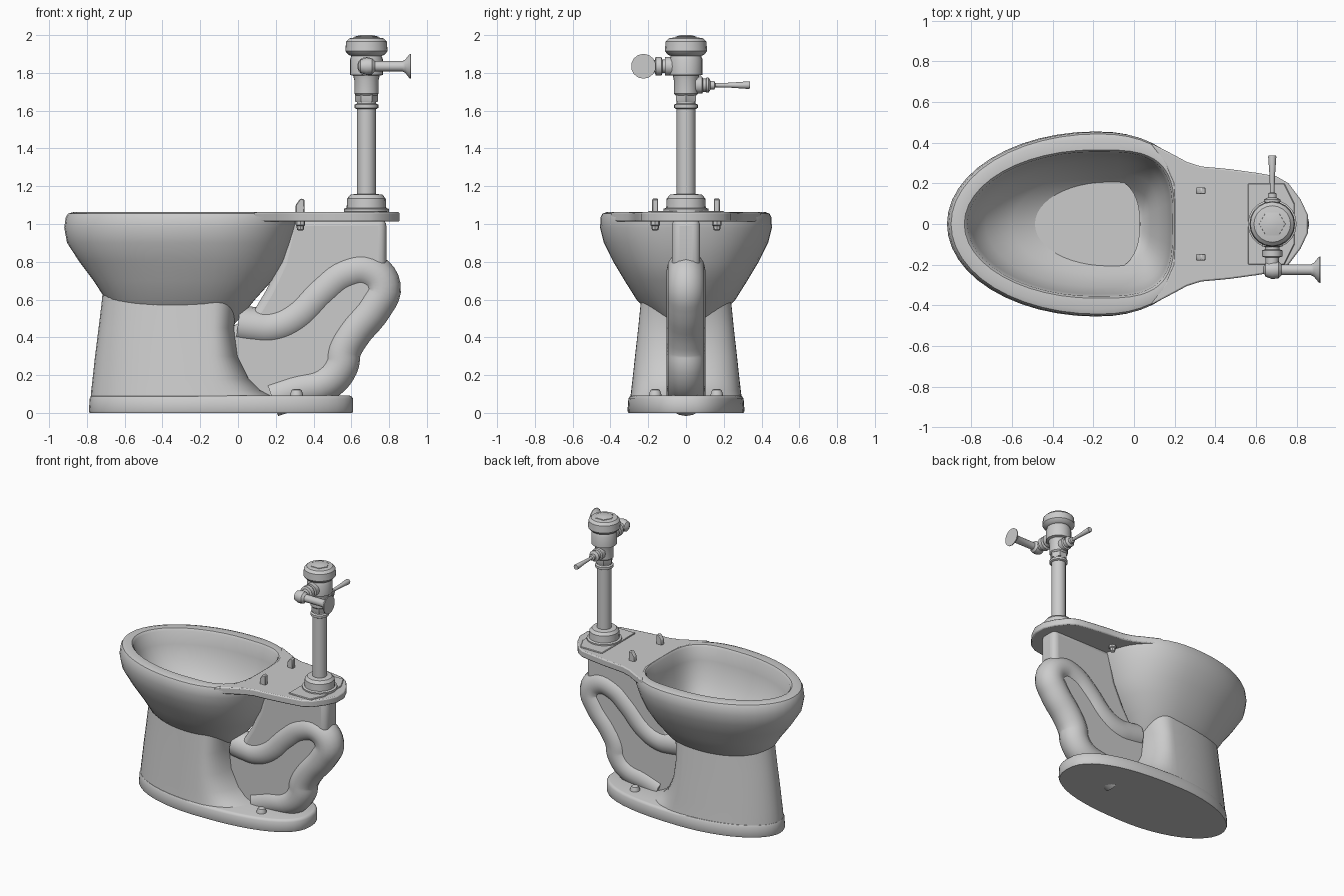
import bpy, bmesh
from math import sin, cos, pi, radians
from mathutils import Vector

if "Cube" in bpy.data.objects:
    bpy.data.objects.remove(bpy.data.objects["Cube"])


def finish(name, bm, angle=40, bevel=0, segments=3):
    bmesh.ops.recalc_face_normals(bm, faces=bm.faces[:])
    me = bpy.data.meshes.new(name)
    bm.to_mesh(me)
    bm.free()
    ob = bpy.data.objects.new(name, me)
    bpy.context.collection.objects.link(ob)
    if bevel:
        mod = ob.modifiers.new("Bevel", "BEVEL")
        mod.width, mod.segments = bevel, segments
        mod.limit_method, mod.angle_limit = "ANGLE", radians(35)
    smooth(ob, angle)
    return ob


def smooth(ob, angle):
    bpy.ops.object.select_all(action="DESELECT")
    ob.select_set(True)
    bpy.context.view_layer.objects.active = ob
    bpy.ops.object.shade_smooth_by_angle(angle=radians(angle))


def loft(name, rings, angle=40):
    """Skin a stack of equal-length point rings and cap both ends."""
    bm = bmesh.new()
    rows = [[bm.verts.new(p) for p in ring] for ring in rings]
    n = len(rows[0])
    for a, b in zip(rows, rows[1:]):
        for i in range(n):
            j = (i + 1) % n
            bm.faces.new((a[i], a[j], b[j], b[i]))
    bm.faces.new(rows[0])
    bm.faces.new(rows[-1])
    return finish(name, bm, angle)


def egg(z, x0, x1, w, split=0.6, rear=2.3, n=48):
    """Egg-shaped ring: elliptical front, squarer rear."""
    xc = x0 + split * (x1 - x0)
    pts = []
    for i in range(n):
        c, s = cos(2 * pi * i / n), sin(2 * pi * i / n)
        e, a = (2 / rear, x1 - xc) if c > 0 else (1, xc - x0)
        x = abs(c) ** e * a * (1 if c > 0 else -1)
        y = abs(s) ** e * w * (1 if s > 0 else -1)
        pts.append((xc + x, y, z))
    return pts


def lathe(name, profile, loc, axis="Z", sides=20, angle=35):
    """Turned part: (radius, distance along axis) pairs."""
    rot = Vector((0, 0, 1)).rotation_difference(
        {"X": Vector((1, 0, 0)), "Y": Vector((0, 1, 0)), "-Y": Vector((0, -1, 0)), "Z": Vector((0, 0, 1))}[axis])
    rings = []
    for r, h in profile:
        ring = [Vector((r * cos(2 * pi * i / sides), r * sin(2 * pi * i / sides), h)) for i in range(sides)]
        rings.append([rot @ p + Vector(loc) for p in ring])
    return loft(name, rings, angle)


def prism(name, pts, extrude, bevel, segments=3):
    bm = bmesh.new()
    face = bm.faces.new([bm.verts.new(p) for p in pts])
    res = bmesh.ops.extrude_face_region(bm, geom=[face])
    bmesh.ops.translate(bm, vec=extrude, verts=[v for v in res["geom"] if isinstance(v, bmesh.types.BMVert)])
    return finish(name, bm, 40, bevel, segments)


# bowl: basin floor up to the rim, then down the outside
inner = [(.56, -.1, .02, .06), (.58, -.22, .05, .12), (.64, -.42, .08, .18), (.72, -.6, .12, .25),
         (.82, -.73, .16, .31), (.95, -.8, .18, .345), (1.045, -.82, .19, .355), (1.06, -.835, .20, .365)]
outer = [(1.063, -.87, .28, .42), (1.055, -.9, .305, .443), (1.035, -.912, .31, .452), (.98, -.92, .30, .455),
         (.9, -.905, .275, .435), (.8, -.84, .24, .385), (.7, -.765, .18, .325), (.6, -.70, .09, .262),
         (.5, -.6, .01, .17), (.43, -.45, -.06, .08)]
loft("bowl", [egg(*r, split=.62, rear=3.4) for r in inner] + [egg(*r) for r in outer])

# pedestal, flaring backwards into the base
ped = [(.67, -.715, .03, .23), (.6, -.72, 0, .238), (.45, -.738, -.02, .253), (.3, -.757, 0, .27),
       (.18, -.77, .06, .283), (.12, -.777, .12, .29), (.08, -.78, .2, .295)]
loft("pedestal", [egg(z, x0, x1, w, split=(-.15 - x0) / (x1 - x0), rear=2.4) for z, x0, x1, w in ped])

# base plate
base = [(0, -.785, .605, .305), (.01, -.79, .61, .31), (.075, -.785, .61, .305),
        (.088, -.78, .6, .297), (.092, -.77, .59, .285)]
loft("base_plate", [egg(*r, split=.46, rear=2.4) for r in base])

# rear deck, its front edge following the basin opening
half = [(.2, .1), (.195, .2), (.155, .29), (.08, .4), (.2, .338), (.26, .305), (.33, .283), (.47, .27),
        (.6, .252), (.7, .235), (.76, .2), (.82, .12), (.855, .045)]
outline = half + [(x, -y) for x, y in reversed(half)]
prism("rear_deck", [(x, y, 1.012) for x, y in outline], (0, 0, .051), .008, 2)

# web between bowl, deck and trapway
web = [(-.05, .05), (-.05, .45), (.06, .5), (.15, .65), (.22, .8), (.27, 1.03), (.785, 1.03), (.785, .8),
       (.75, .65), (.6, .42), (.53, .25), (.5, .05)]
prism("trap_web", [(x, -.075, z) for x, z in web], (0, .15, 0), .04, 4)

# S-shaped trapway
path = [(.0, .47), (.09, .458), (.18, .455), (.3, .505), (.45, .65), (.57, .738), (.69, .75), (.76, .67),
        (.72, .57), (.6, .42), (.55, .33), (.535, .25), (.46, .165), (.3, .12), (.18, .08)]
cu = bpy.data.curves.new("trapway", "CURVE")
cu.dimensions = "3D"
cu.bevel_depth, cu.bevel_resolution, cu.resolution_u = .102, 6, 5
cu.use_fill_caps = True
sp = cu.splines.new("BEZIER")
sp.bezier_points.add(len(path) - 1)
for bp, (x, z) in zip(sp.bezier_points, path):
    bp.co = (x, 0, z)
    bp.handle_left_type = bp.handle_right_type = "AUTO"
trap = bpy.data.objects.new("trapway", cu)
bpy.context.collection.objects.link(trap)
bpy.ops.object.select_all(action="DESELECT")
trap.select_set(True)
bpy.context.view_layer.objects.active = trap
bpy.ops.object.convert(target="MESH")
smooth(bpy.context.object, 60)

# seat bolts with nuts below, and base bolt caps
for side, y in (("left", -.163), ("right", .163)):
    prism("seat_bolt_" + side, [(.305, y - .016, 1.05), (.352, y - .016, 1.05), (.352, y - .016, 1.13),
                                (.33, y - .016, 1.135), (.305, y - .016, 1.1)], (0, .032, 0), .004, 1)
    lathe("seat_nut_" + side, [(.01, .965), (.018, .97), (.02, .99), (.026, .995), (.026, 1.02)], (.33, y, 0), sides=8)
    lathe("base_cap_" + side, [(.036, .08), (.034, .1), (.026, .122), (.015, .126)], (.31, y, 0), sides=10)

# flush valve: mounting plate, flange, riser and body
vx = .68
prism("mounting_plate", [(.56, -.2, 1.05), (.74, -.2, 1.05), (.79, -.1, 1.05), (.79, .1, 1.05),
                         (.74, .2, 1.05), (.56, .2, 1.05)], (0, 0, .02), .004, 1)
lathe("pipe_flange", [(.12, 1.06), (.12, 1.08), (.105, 1.085), (.102, 1.135), (.085, 1.155), (.05, 1.16)], (vx, 0, 0))
lathe("riser_pipe", [(.05, 1.1), (.05, 1.63)], (vx, 0, 0))
lathe("coupling_ring", [(.055, 1.61), (.063, 1.615), (.063, 1.632), (.05, 1.638), (.05, 1.65)], (vx, 0, 0))
lathe("coupling_nut", [(.057, 1.645), (.06, 1.65), (.06, 1.69), (.055, 1.695)], (vx, 0, 0), sides=6)
lathe("valve_body", [(.055, 1.68), (.064, 1.69), (.064, 1.76), (.07, 1.785), (.088, 1.79), (.088, 1.87),
                     (.08, 1.89), (.095, 1.895), (.112, 1.915), (.108, 1.965), (.09, 1.983), (.06, 1.988)], (vx, 0, 0))
lathe("valve_top_nut", [(.066, 1.98), (.064, 1.992), (.03, 2.0)], (vx, 0, 0), sides=6, angle=20)

# supply elbow and stop arm
sz, sy = 1.835, -.225
lathe("supply_nut", [(.05, .07), (.05, .11), (.035, .112), (.035, .125), (.05, .13), (.05, .16), (.033, .165),
                     (.033, .23)], (vx, 0, sz), "-Y", sides=12)
lathe("supply_elbow", [(.012, -.045), (.035, -.032), (.046, 0), (.042, .03), (.028, .045)], (vx, sy, sz), "X", sides=16)
lathe("supply_arm", [(.027, .03), (.027, .19), (.035, .205), (.06, .225), (.066, .232), (.066, .237)],
      (vx, sy, sz), "X", sides=14)

# flush lever
lathe("lever_socket", [(.045, .05), (.045, .085), (.035, .09), (.035, .105), (.04, .108), (.04, .12),
                       (.022, .13), (.022, .15), (.011, .155), (.013, .23), (.02, .33), (.018, .338)],
      (vx, 0, 1.735), "Y", sides=12)
